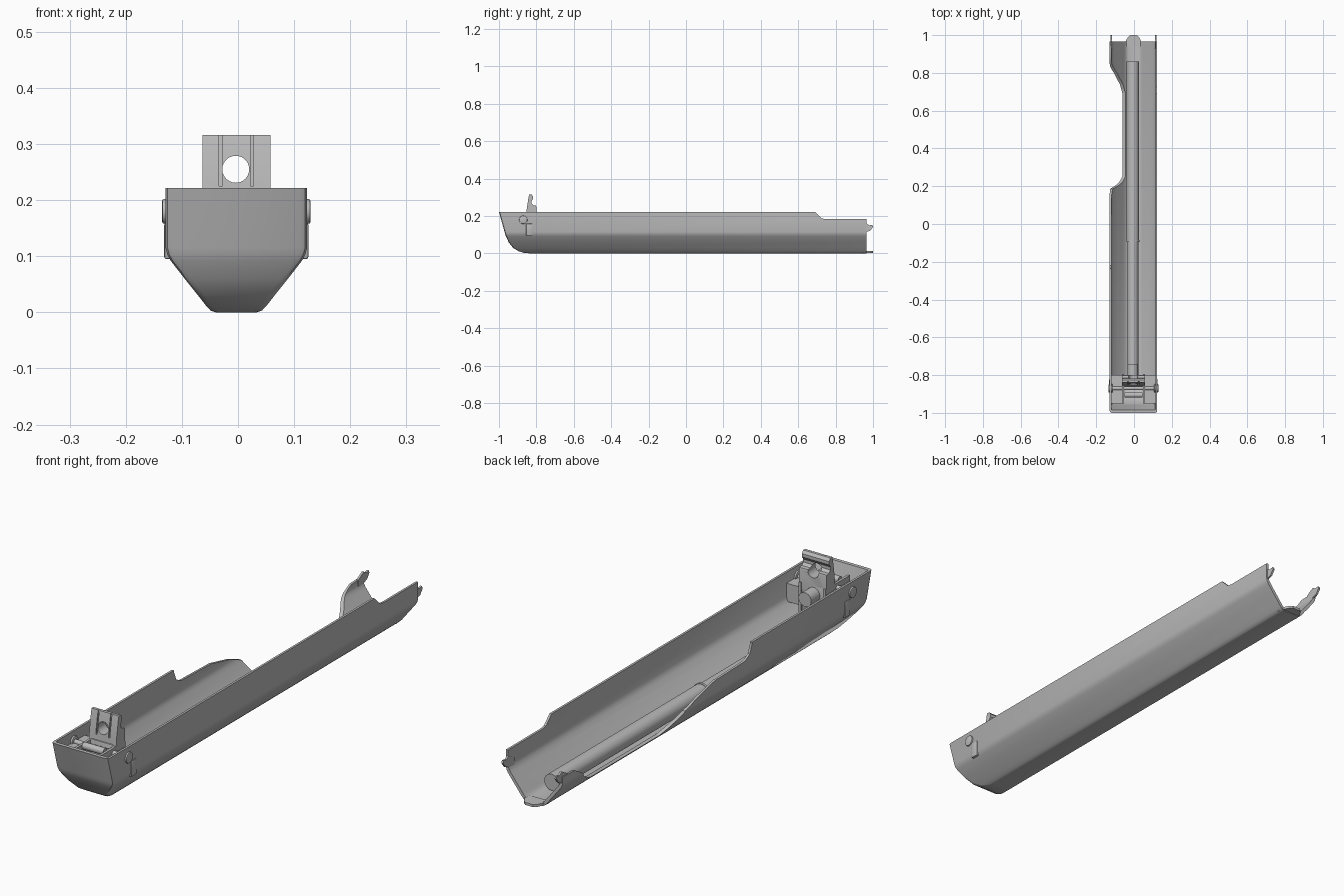
import bpy, bmesh, math
from mathutils import Matrix, Vector

cube = bpy.data.objects.get("Cube")
if cube:
    bpy.data.objects.remove(cube, do_unlink=True)

grey = bpy.data.materials.new("matte_grey")
grey.use_nodes = True
COLOUR = (0.5, 0.5, 0.5, 1)
grey.diffuse_color = COLOUR
bsdf = next(n for n in grey.node_tree.nodes if n.type == 'BSDF_PRINCIPLED')
bsdf.inputs["Base Color"].default_value = COLOUR
bsdf.inputs["Roughness"].default_value = 0.6


def make(name, bm):
    bmesh.ops.recalc_face_normals(bm, faces=bm.faces)
    mesh = bpy.data.meshes.new(name)
    bm.to_mesh(mesh)
    bm.free()
    mesh.materials.append(grey)
    ob = bpy.data.objects.new(name, mesh)
    bpy.context.collection.objects.link(ob)
    return ob


def loft(name, rings):
    """Closed solid through matching rings of points."""
    bm = bmesh.new()
    rows = [[bm.verts.new(p) for p in ring] for ring in rings]
    n = len(rows[0])
    for a, b in zip(rows, rows[1:]):
        for i in range(n):
            j = (i + 1) % n
            bm.faces.new((a[i], a[j], b[j], b[i]))
    bm.faces.new(rows[0])
    bm.faces.new(rows[-1])
    return make(name, bm)


def prism(name, profile, x0, x1):
    """Side profile of (y, z) points drawn out along x."""
    return loft(name, [[(x, y, z) for y, z in profile] for x in (x0, x1)])


def box(name, x0, x1, y0, y1, z0, z1):
    return prism(name, [(y0, z0), (y1, z0), (y1, z1), (y0, z1)], x0, x1)


def rod(name, r, start, end, sides=32):
    a, b = Vector(start), Vector(end)
    bm = bmesh.new()
    turn = (b - a).to_track_quat('Z', 'Y').to_matrix().to_4x4()
    bmesh.ops.create_cone(bm, cap_ends=True, segments=sides, radius1=r, radius2=r,
                          depth=(b - a).length,
                          matrix=Matrix.Translation((a + b) / 2) @ turn)
    return make(name, bm)


def activate(ob):
    bpy.ops.object.select_all(action='DESELECT')
    ob.select_set(True)
    bpy.context.view_layer.objects.active = ob


def cut(ob, *cutters):
    for c in cutters:
        activate(ob)
        m = ob.modifiers.new("cut", 'BOOLEAN')
        m.operation, m.solver, m.object = 'DIFFERENCE', 'EXACT', c
        bpy.ops.object.modifier_apply(modifier=m.name)
        bpy.data.objects.remove(c, do_unlink=True)


def bevel(ob, width, segments=2):
    activate(ob)
    m = ob.modifiers.new("bevel", 'BEVEL')
    m.width, m.segments, m.limit_method = width, segments, 'ANGLE'
    bpy.ops.object.modifier_apply(modifier=m.name)


# Hull: stacked slices of (height, half width, nose position)
LEVELS = [(0, .036, -.83), (.003, .045, -.865), (.012, .054, -.895), (.03, .068, -.925),
          (.06, .092, -.948), (.092, .117, -.963), (.103, .123, -.967), (.115, .126, -.97),
          (.222, .126, -1)]
BACK = .966


def slices(levels, back, corner):
    rings = []
    for z, w, y in levels:
        left, right = -.003 - w, -.003 + w
        c = corner
        rings.append([(left, back, z), (left, y + c, z), (left + c * .3, y + c * .3, z),
                      (left + c, y, z), (right - c, y, z),
                      (right - c * .3, y + c * .3, z), (right, y + c, z), (right, back, z)])
    return rings


hull = loft("hull_shell", slices(LEVELS, BACK, .012))
inside = [(z + .009, w - .009, y + .012) for z, w, y in LEVELS] + [(.3, .117, -1.0)]
cavity = loft("cavity_cutter", slices(inside, 1.2, .006))

# Long scoop in the right wall, and step in the left wall
scoop = prism("scoop_cutter", [(-.235, .4), (-.235, .215), (-.22, .18), (-.19, .163),
                               (0, .158), (.12, .13), (.185, .105), (.2, .07), (.22, .04),
                               (.255, .017), (.69, .017), (.74, .035), (.8, .075),
                               (.85, .115), (.89, .137), (1.1, .145), (1.1, .4)], -.3, -.04)
step = prism("step_cutter", [(.68, .4), (.69, .222), (.725, .187), (.75, .183),
                             (1.1, .183), (1.1, .4)], .05, .3)
cut(hull, cavity, scoop, step)

# Tabs at the open end
for side, name in ((1, "left"), (-1, "right")):
    x = -.003 + side * .118
    prism(name + "_end_tab", [(.93, .11), (.965, .115), (.985, .122), (1, .142),
                              (.997, .153), (.98, .15), (.965, .16), (.93, .14)],
          x - .004, x + .004)
loft("bottom_end_tab", [[(-.05, .94, z), (-.045, .966, z), (-.032, .99, z), (-.02, 1, z),
                         (.014, 1, z), (.026, .99, z), (.039, .966, z), (.044, .94, z)]
                        for z in (.003, .013)])

# Long tube lying on the floor
rod("tube_thick", .033, (-.006, -.09, .045), (-.006, .86, .045))
rod("tube_collar", .035, (-.006, -.095, .045), (-.006, -.085, .045))
rod("tube_thin", .029, (-.006, -.8, .045), (-.006, -.09, .045))

# Hinge block, ledges and cheeks inside the nose
bevel(box("hinge_block", -.055, .049, -.86, -.8, .08, .205), .006)
rod("short_rod", .028, (-.006, -.86, .165), (-.006, -.745, .165))
rod("cross_bar", .014, (-.05, -.905, .195), (.044, -.905, .195), 16)
for side, name in ((1, "left"), (-1, "right")):
    def at(d):
        return -.003 + side * d
    box(name + "_ledge", at(.058), at(.12), -.95, -.8, .105, .178)
    box(name + "_cheek", at(.05), at(.06), -.95, -.795, .08, .2)
    # Pin boss and raised slot on the outside wall
    bevel(rod(name + "_pin_boss", .022, (at(.11), -.87, .18), (at(.132), -.87, .18)), .003)
    bevel(box(name + "_slot_frame", at(.115), at(.1285), -.855, -.82, .095, .16), .004)

rod("hinge_pin", .01, (-.12, -.87, .18), (.114, -.87, .18), 20)

# Upright catch with a round hole and two grooves
catch = prism("catch", [(-.858, .17), (-.852, .235), (-.842, .3), (-.838, .316),
                        (-.826, .316), (-.817, .305), (-.817, .292), (-.826, .28),
                        (-.826, .268), (-.816, .258), (-.802, .256), (-.8, .25),
                        (-.8, .17)], -.063, .058)
cut(catch, rod("hole_cutter", .024, (-.004, -.95, .255), (-.004, -.7, .255), 40))
for x in (-.031, .025):
    cut(catch, prism("groove_cutter", [(-.9, .225), (-.847, .225), (-.832, .33), (-.9, .33)],
                     x - .003, x + .003))

# Smooth shading with crisp edges
for ob in bpy.context.scene.objects:
    if ob.type == 'MESH' and ob.data.materials and ob.data.materials[0] == grey:
        activate(ob)
        bpy.ops.object.shade_smooth_by_angle(angle=math.radians(30))
